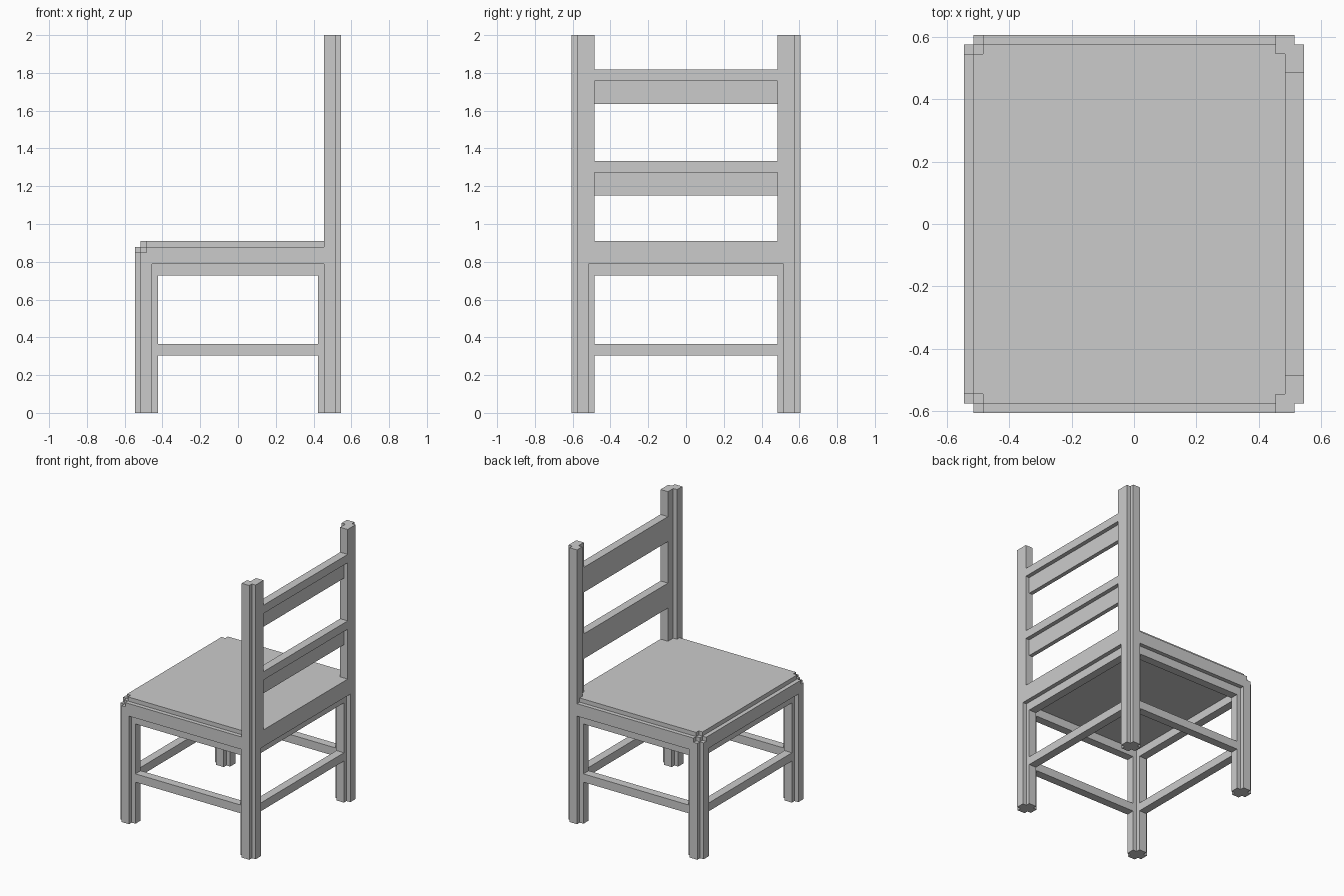
import bpy, bmesh

if "Cube" in bpy.data.objects:
    bpy.data.objects.remove(bpy.data.objects["Cube"])

U = 1 / 33  # the chair sits on a grid: 66 steps make its height of 2 units


def prism(bm, profile, lo, hi, axis='z'):
    """Extrude a closed profile: xy along z, or xz along y."""
    def at(p, t):
        v = (p[0], p[1], t) if axis == 'z' else (p[0], t, p[1])
        return bm.verts.new([c * U for c in v])
    a = [at(p, lo) for p in profile]
    b = [at(p, hi) for p in profile]
    n = len(profile)
    bm.faces.new(a)
    bm.faces.new(b)
    for i in range(n):
        j = (i + 1) % n
        bm.faces.new((a[i], a[j], b[j], b[i]))


def rect(x0, x1, y0, y1):
    return [(x0, y0), (x1, y0), (x1, y1), (x0, y1)]


def make(name, *prisms):
    bm = bmesh.new()
    for p in prisms:
        prism(bm, *p)
    bmesh.ops.recalc_face_normals(bm, faces=bm.faces)
    mesh = bpy.data.meshes.new(name)
    bm.to_mesh(mesh)
    bm.free()
    ob = bpy.data.objects.new(name, mesh)
    bpy.context.collection.objects.link(ob)
    return ob


def notched(cx, cy):
    """Square leg section, 4 steps wide, with its corners cut out."""
    q = [(2, 1), (1, 1), (1, 2)]
    pts = (q + [(-x, y) for x, y in reversed(q)]
           + [(-x, -y) for x, y in q] + [(x, -y) for x, y in reversed(q)])
    return [(cx + x, cy + y) for x, y in pts]


def mirror_y(half):
    return half + [(x, -y) for x, y in reversed(half)]


# Legs: the back pair continues upward as the back posts
post = [(15, 20), (17, 20), (17, 19), (18, 19), (18, 16), (16, 16), (16, 18), (15, 18)]
for s, side in ((1, "left"), (-1, "right")):
    make("front_leg_" + side, (notched(-16, 18 * s), 0, 26))
    make("back_leg_" + side,
         (notched(16, 18 * s), 0, 26),
         ([(x, y * s) for x, y in post], 26, 66))

# Seat: stacked layers with stepped front corners, cut around the posts
back = [(15, 18), (16, 18), (16, 16), (18, 16)]
layers = [
    ([(-18, 19), (-17, 19), (-17, 20), (15, 20)], 26, 28),
    ([(-18, 18), (-17, 18), (-17, 19), (-16, 19), (-16, 20), (15, 20)], 28, 29),
    ([(-17, 18), (-16, 18), (-16, 19), (15, 19)], 29, 30),
]
make("seat", *[(mirror_y(front + back), lo, hi) for front, lo, hi in layers])

# Seat rails and stretchers between the legs
for name, z0, z1 in (("seat_rail", 24, 26), ("stretcher", 10, 12)):
    for s, side in ((1, "left"), (-1, "right")):
        make(f"{name}_{side}", (rect(-14, 14, 18 * s - 1, 18 * s + 1), z0, z1))
    for s, side in ((1, "back"), (-1, "front")):
        make(f"{name}_{side}", (rect(16 * s - 1, 16 * s + 1, -16, 16), z0, z1))

# Back slats with a thicker top lip
for name, z in (("lower_back_slat", 38), ("upper_back_slat", 54)):
    slat = [(16, z), (17, z), (17, z + 4), (18, z + 4), (18, z + 6), (16, z + 6)]
    make(name, (slat, -16, 16, 'y'))
